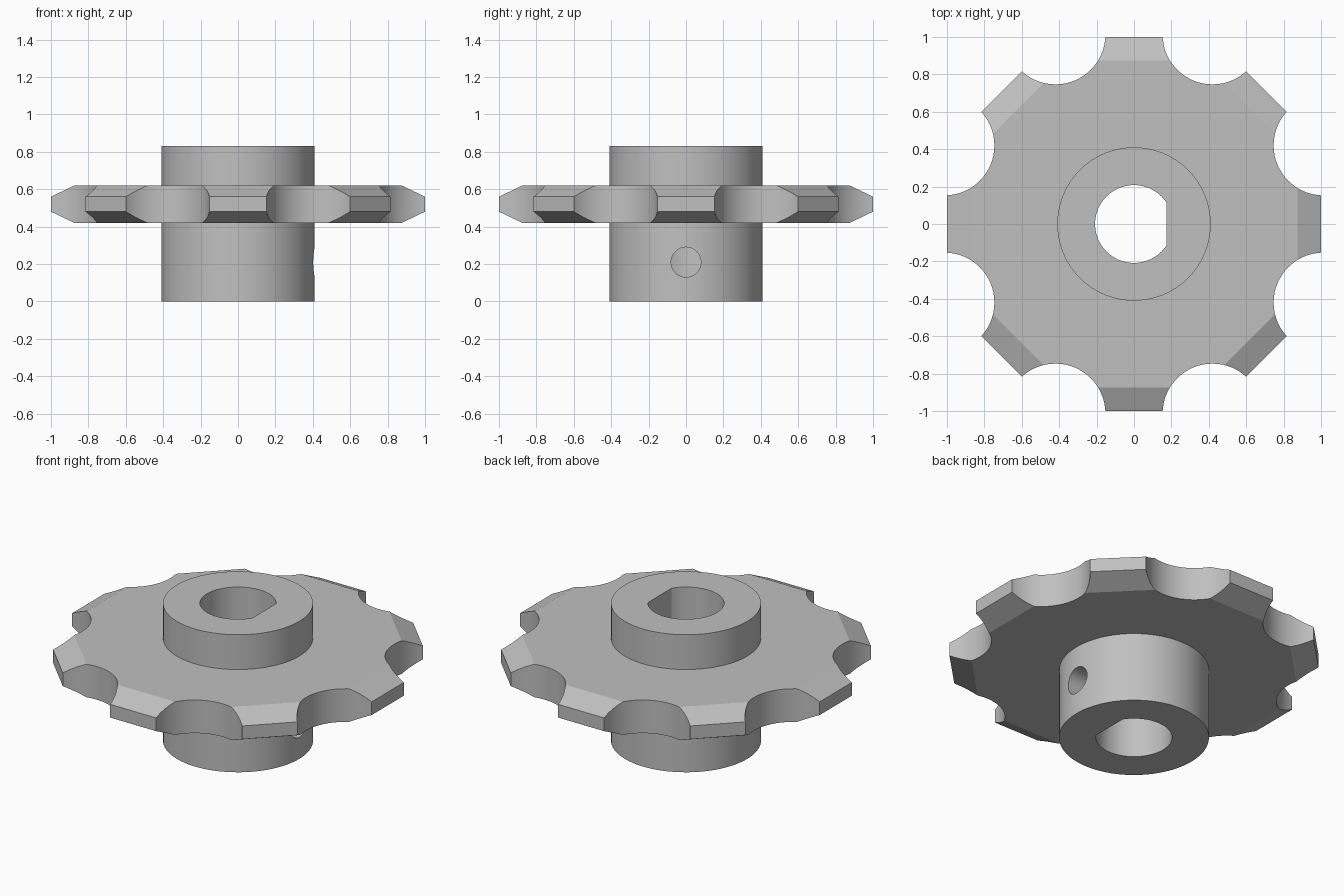
import bpy, bmesh
from math import cos, sin, pi, radians
from mathutils import Matrix

old = bpy.data.objects.get("Cube")
if old:
    bpy.data.objects.remove(old, do_unlink=True)

TEETH = 8
PLATE_LOW, PLATE_HIGH = 0.42, 0.62
HUB_RADIUS, HUB_HEIGHT = 0.41, 0.83

steel = bpy.data.materials.new("grey_steel")
steel.use_nodes = True
grey = (0.53, 0.53, 0.53, 1)
steel.diffuse_color = grey
steel.node_tree.nodes["Principled BSDF"].inputs["Base Color"].default_value = grey


def ring(radius, count, offset=0.0):
    return [(radius * cos(2 * pi * i / count + offset),
             radius * sin(2 * pi * i / count + offset)) for i in range(count)]


def loft(bm, sections):
    """Skin a stack of (outline, height) sections and cap both ends."""
    loops = [[bm.verts.new((x, y, z)) for x, y in pts] for pts, z in sections]
    n = len(loops[0])
    for low, high in zip(loops, loops[1:]):
        for i in range(n):
            j = (i + 1) % n
            bm.faces.new((low[i], low[j], high[j], high[i]))
    bm.faces.new(loops[0][::-1])
    bm.faces.new(loops[-1])


def finish(name, bm):
    mesh = bpy.data.meshes.new(name)
    bm.to_mesh(mesh)
    bm.free()
    mesh.materials.append(steel)
    obj = bpy.data.objects.new(name, mesh)
    bpy.context.collection.objects.link(obj)
    return obj


def boolean(target, tool, operation):
    bpy.context.view_layer.objects.active = target
    mod = target.modifiers.new(operation.title(), "BOOLEAN")
    mod.operation, mod.solver, mod.object = operation, "EXACT", tool
    bpy.ops.object.modifier_apply(modifier=mod.name)
    bpy.data.objects.remove(tool, do_unlink=True)


# Toothed plate: an octagonal blank, bevelled on both rims
bm = bmesh.new()
corner = 1 / cos(pi / TEETH)
loft(bm, [(ring(a * corner, TEETH, pi / TEETH), z) for a, z in
          ((0.875, PLATE_LOW), (1, 0.48), (1, 0.56), (0.875, PLATE_HIGH))])
sprocket = finish("sprocket", bm)

# Round roller gaps between the teeth
bm = bmesh.new()
for k in range(TEETH):
    angle = 2 * pi * (k + 0.5) / TEETH
    gap = [(x + 1.097 * cos(angle), y + 1.097 * sin(angle)) for x, y in ring(0.267, 64)]
    bm_part = [(gap, PLATE_LOW - 0.1), (gap, PLATE_HIGH + 0.1)]
    loft(bm, bm_part)
boolean(sprocket, finish("roller_gaps", bm), "DIFFERENCE")

# Central hub through the plate
bm = bmesh.new()
outline = ring(HUB_RADIUS, 96)
loft(bm, [(outline, 0), (outline, HUB_HEIGHT)])
boolean(sprocket, finish("hub", bm), "UNION")

# Shaft bore with one flat side
bm = bmesh.new()
flat_x, bore = 0.175, 0.208
outline = [p for p in ring(bore, 96) if p[0] < flat_x - 0.002]
half = (bore ** 2 - flat_x ** 2) ** 0.5
start = max(range(len(outline)), key=lambda i: outline[i][0] if outline[i][1] > 0 else -1)
outline = outline[start:] + outline[:start]
outline = [(flat_x, -half), (flat_x, half)] + outline
loft(bm, [(outline, -0.1), (outline, HUB_HEIGHT + 0.1)])
boolean(sprocket, finish("shaft_bore", bm), "DIFFERENCE")

# Set screw hole from the side of the hub into the bore flat
bm = bmesh.new()
bmesh.ops.create_cone(bm, cap_ends=True, segments=48, radius1=0.08, radius2=0.08, depth=0.4,
                      matrix=Matrix.Translation((0.3, 0, 0.21)) @ Matrix.Rotation(pi / 2, 4, "Y"))
boolean(sprocket, finish("set_screw_hole", bm), "DIFFERENCE")

# Smooth the round walls, keep the bevels crisp
bpy.ops.object.select_all(action="DESELECT")
sprocket.select_set(True)
bpy.context.view_layer.objects.active = sprocket
bpy.ops.object.shade_smooth_by_angle(angle=radians(20))
